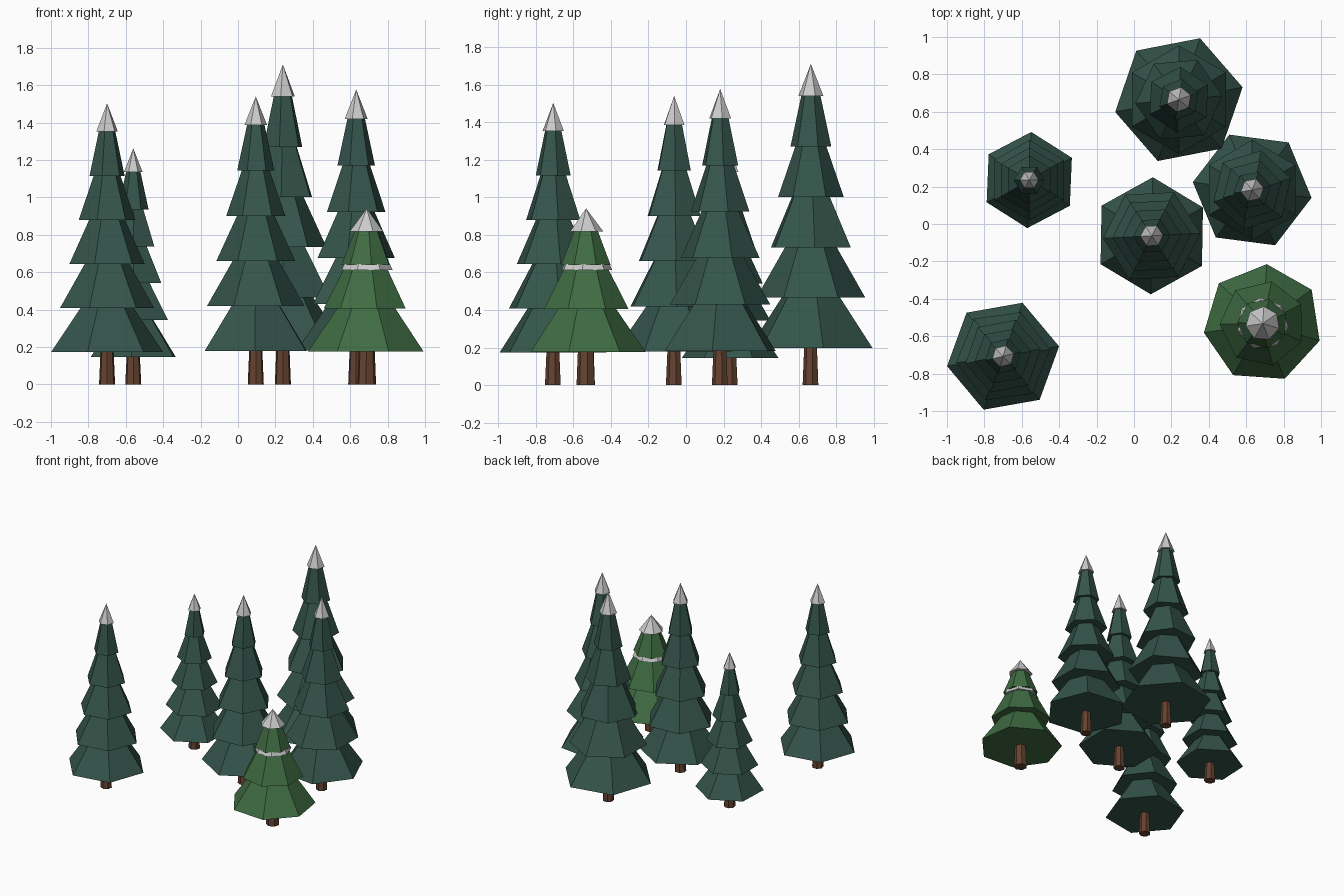
import bpy
import math

if "Cube" in bpy.data.objects:
    bpy.data.objects.remove(bpy.data.objects["Cube"])


def material(name, rgb):
    m = bpy.data.materials.new(name)
    m.diffuse_color = (*rgb, 1)
    m.use_nodes = True
    m.node_tree.nodes["Principled BSDF"].inputs["Base Color"].default_value = m.diffuse_color
    return m


PINE = material("dark_pine", (0.035, 0.09, 0.07))
GREEN = material("fir_green", (0.05, 0.15, 0.055))
BARK = material("bark", (0.13, 0.055, 0.03))
SNOW = material("snow", (0.85, 0.87, 0.88))


def cone(name, mat, x, y, z0, z1, r0, r1, sides, angle):
    """Flat-shaded cone or frustum with one corner at the given angle (degrees)."""
    bot = [(r0 * math.cos(a), r0 * math.sin(a), 0) for a in
           (math.radians(angle) + 2 * math.pi * i / sides for i in range(sides))]
    h = z1 - z0
    faces = [tuple(reversed(range(sides)))]
    if r1 > 0:
        k = r1 / r0
        verts = bot + [(p[0] * k, p[1] * k, h) for p in bot]
        faces.append(tuple(range(sides, 2 * sides)))
        faces += [(i, (i + 1) % sides, (i + 1) % sides + sides, i + sides)
                  for i in range(sides)]
    else:
        verts = bot + [(0, 0, h)]
        faces += [(i, (i + 1) % sides, sides) for i in range(sides)]
    me = bpy.data.meshes.new(name)
    me.from_pydata(verts, [], faces)
    me.materials.append(mat)
    ob = bpy.data.objects.new(name, me)
    ob.location = (x, y, z0)
    bpy.context.collection.objects.link(ob)
    return ob


TIER_RADII = (1, 0.835, 0.675, 0.505, 0.318)


def pine(label, x, y, height, radius, angles):
    base, step = 0.1155 * height, 0.1567 * height
    cone(label + "_trunk", BARK, x, y, 0, base + 0.05, 0.044, 0.034, 7, 13)
    # five overlapping branch tiers
    for i, (k, a) in enumerate(zip(TIER_RADII, angles)):
        z, r = base + i * step, k * radius
        cone(f"{label}_tier_{i + 1}", PINE, x, y, z, z + 1.2 * step,
             r, 0.37 * r, 6, a)
    # pointed snow tip
    cone(label + "_snow_tip", SNOW, x, y, 0.9 * height, height,
         0.195 * radius, 0, 6, angles[-1])


# five tall pines: position, height, base radius, turn of each tier
pine("small_pine", -0.56, 0.235, 1.262, 0.257, (27.6, 30, 30, 30, 0))
pine("tall_pine", 0.24, 0.665, 1.711, 0.347, (11, 30, 5, 27, 20))
pine("right_pine", 0.632, 0.182, 1.577, 0.32, (52.5, 30, 17, 15, 10))
pine("middle_pine", 0.095, -0.063, 1.54, 0.313, (29, 3, 3, 3, 3))
pine("left_pine", -0.70, -0.707, 1.503, 0.304, (10, 8, 11, 10, 14))

# short bright fir with a snow band
X, Y = 0.688, -0.532
cone("fir_trunk", BARK, X, Y, 0, 0.23, 0.051, 0.042, 7, 10)
cone("fir_tier_1", GREEN, X, Y, 0.176, 0.45, 0.318, 0.13, 7, 86)
cone("fir_tier_2", GREEN, X, Y, 0.406, 0.65, 0.23, 0.105, 7, 78)
cone("fir_snow_band", SNOW, X, Y, 0.612, 0.645, 0.14, 0.125, 7, 95)
cone("fir_tier_3", GREEN, X, Y, 0.64, 0.845, 0.135, 0.055, 7, 75)
cone("fir_snow_tip", SNOW, X, Y, 0.818, 0.941, 0.092, 0, 7, 86)
